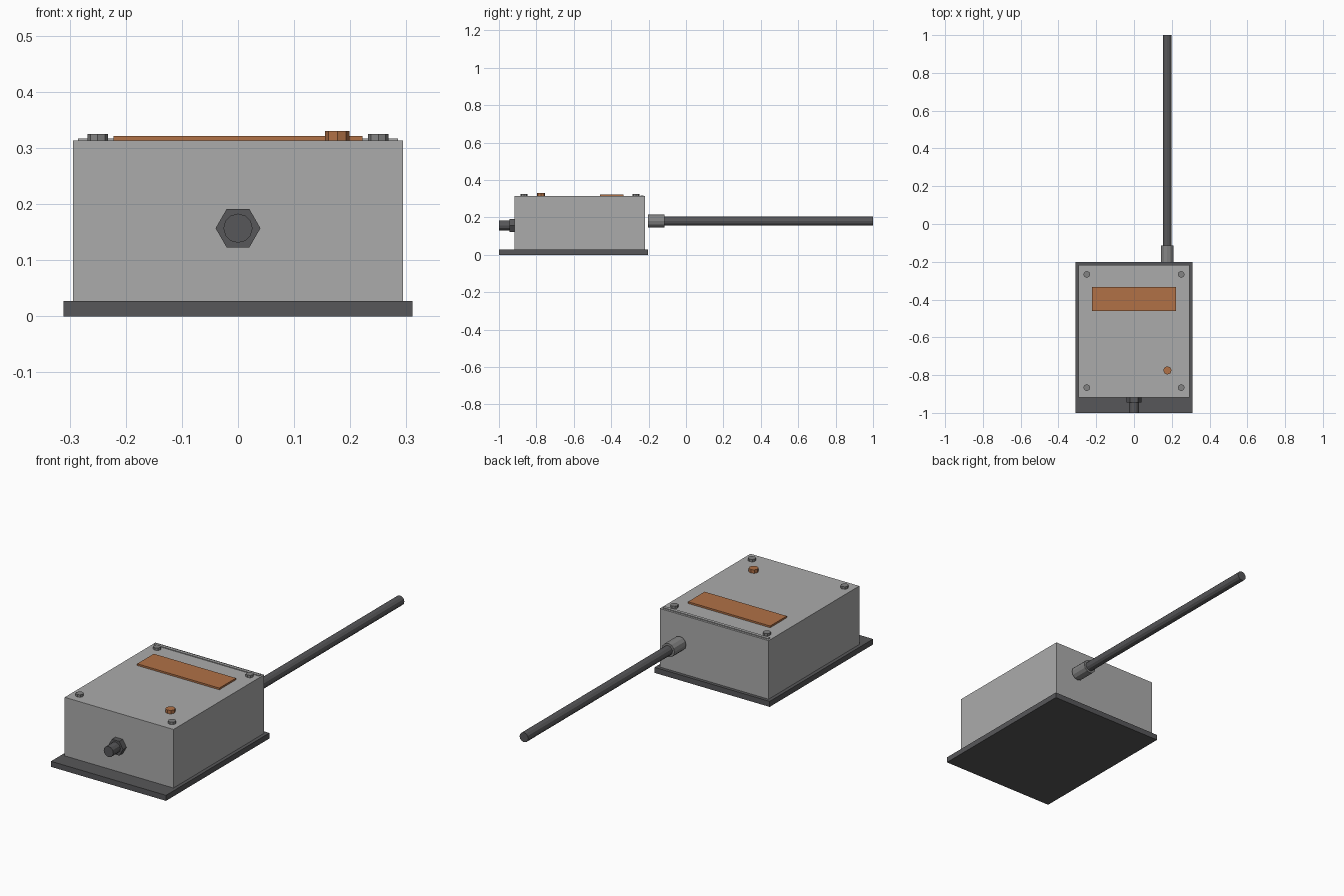
import bpy, math
from mathutils import Matrix

if "Cube" in bpy.data.objects:
    bpy.data.objects.remove(bpy.data.objects["Cube"])


def material(name, r, g, b):
    m = bpy.data.materials.new(name)
    m.diffuse_color = (r, g, b, 1)
    m.use_nodes = True
    m.node_tree.nodes["Principled BSDF"].inputs["Base Color"].default_value = m.diffuse_color
    return m


LIGHT = material("light_grey", 0.41, 0.41, 0.41)
MID = material("mid_grey", 0.23, 0.23, 0.23)
DARK = material("dark_grey", 0.095, 0.095, 0.1)
ORANGE = material("orange", 0.44, 0.165, 0.062)


def box(name, x0, x1, y0, y1, z0, z1, mat):
    bpy.ops.mesh.primitive_cube_add(size=1)
    o = bpy.context.object
    o.name = name
    o.data.transform(Matrix.Translation(((x0 + x1) / 2, (y0 + y1) / 2, (z0 + z1) / 2))
                     @ Matrix.Diagonal((x1 - x0, y1 - y0, z1 - z0, 1)))
    o.data.materials.append(mat)


def prism(name, x, y, z, radius, length, sides, mat, along_y=False):
    """Flat-sided cylinder starting at (x, y, z), running along +z or +y, a corner on the x axis."""
    bpy.ops.mesh.primitive_cylinder_add(vertices=sides, radius=radius, depth=length)
    o = bpy.context.object
    o.name = name
    m = Matrix.Translation((0, 0, length / 2)) @ Matrix.Rotation(math.pi / 2, 4, 'Z')
    if along_y:
        m = Matrix.Rotation(-math.pi / 2, 4, 'X') @ m
    o.data.transform(Matrix.Translation((x, y, z)) @ m)
    o.data.materials.append(mat)


# Housing
box("base_plate", -0.311, 0.311, -1.0, -0.202, 0, 0.027, DARK)
box("housing", -0.294, 0.294, -0.918, -0.218, 0.027, 0.313, LIGHT)
box("rear_lid_strip", -0.285, 0.285, -0.243, -0.228, 0.311, 0.317, LIGHT)

# Top details
box("label_plate", -0.222, 0.222, -0.461, -0.333, 0.312, 0.3215, ORANGE)
prism("button", 0.177, -0.775, 0.311, 0.022, 0.019, 8, ORANGE)
for side, x in (("left", -0.25), ("right", 0.25)):
    for end, y in (("front", -0.866), ("back", -0.267)):
        prism(f"screw_{end}_{side}", x, y, 0.311, 0.018, 0.014, 8, MID)

# Front connector
prism("connector_nut", 0, -0.945, 0.157, 0.04, 0.03, 6, DARK, True)
prism("connector_stub", 0, -1.0, 0.157, 0.026, 0.06, 12, DARK, True)

# Rear antenna
prism("antenna_sleeve", 0.176, -0.204, 0.18, 0.034, 0.09, 12, MID, True)
prism("antenna_rod", 0.176, -0.13, 0.18, 0.0235, 1.13, 12, DARK, True)
